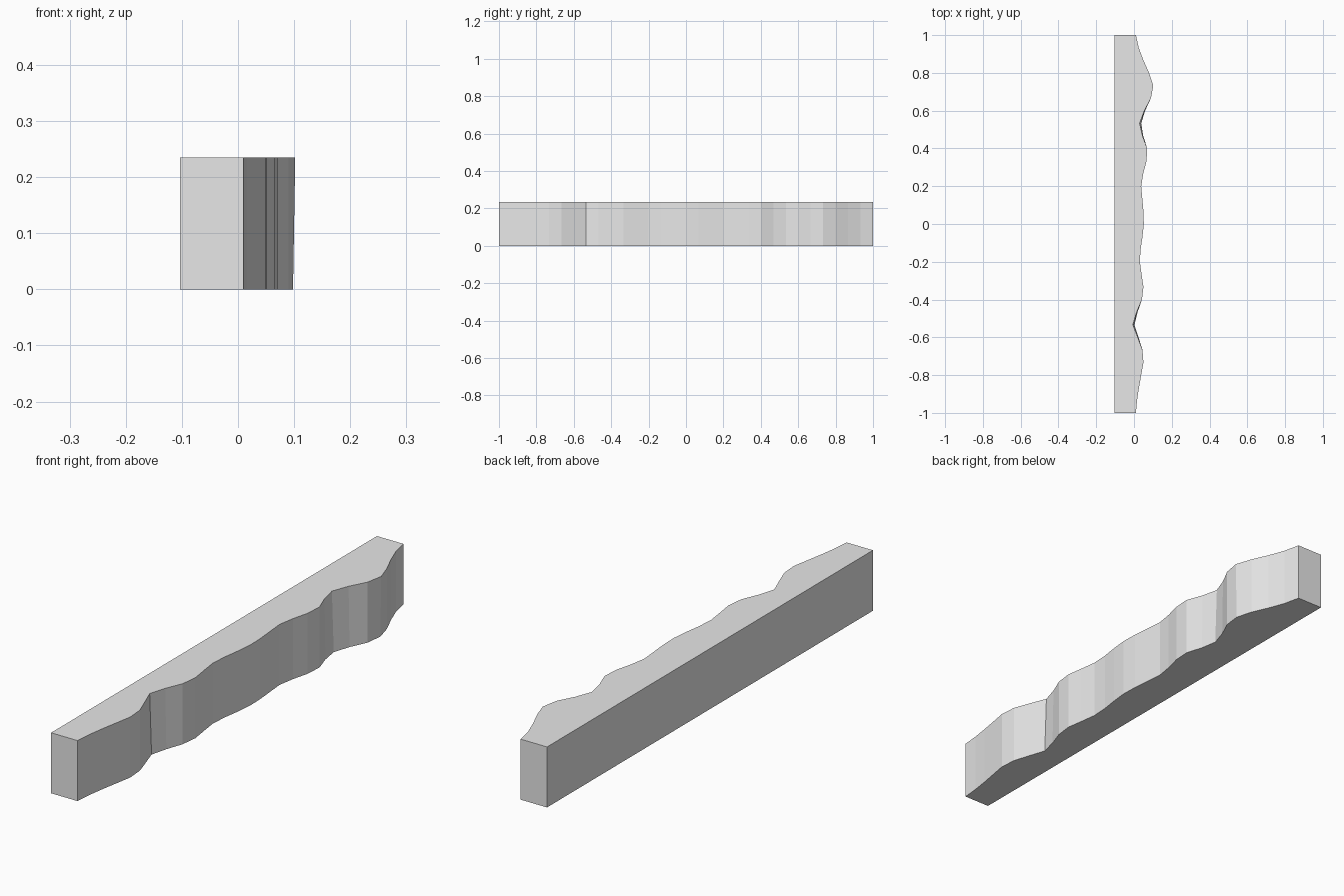
import bpy, bmesh

if "Cube" in bpy.data.objects:
    bpy.data.objects.remove(bpy.data.objects["Cube"])

HEIGHT = 0.235
BACK_X = -0.103

# Wavy edge: x offsets at even steps along y from -1 to 1
WAVE = [0.010, 0.016, 0.026, 0.038, 0.050, 0.045, 0.020, -0.006, 0.014, 0.042, 0.050,
        0.040, 0.031, 0.035, 0.045, 0.052, 0.050, 0.044, 0.038, 0.049, 0.066,
        0.070, 0.045, 0.030, 0.055, 0.090, 0.102, 0.080, 0.050, 0.025, 0.010]
STEPS = len(WAVE) - 1

# Wave swings slightly less at the bottom than at the top
BOTTOM = {7: 0.008, 6: 0.004, 8: 0.005, 23: 0.008, 22: 0.004, 24: 0.004, 26: -0.004}

grey = bpy.data.materials.new("light_grey")
grey.diffuse_color = (0.8, 0.8, 0.8, 1)
grey.use_nodes = True
grey.node_tree.nodes["Principled BSDF"].inputs["Base Color"].default_value = grey.diffuse_color

bm = bmesh.new()


def ring(z, shift):
    """Outline of the beam at one height: wavy side, then the straight back."""
    pts = [(x + shift.get(i, 0), -1 + 2 * i / STEPS) for i, x in enumerate(WAVE)]
    pts += [(BACK_X, 1), (BACK_X, -1)]
    return [bm.verts.new((x, y, z)) for x, y in pts]


# Beam: two outlines joined by flat side strips and capped
low, high = ring(0, BOTTOM), ring(HEIGHT, {})
n = len(low)
for i in range(n):
    j = (i + 1) % n
    bm.faces.new((low[i], low[j], high[j], high[i]))
bm.faces.new(high)
bm.faces.new(low[::-1])
bmesh.ops.recalc_face_normals(bm, faces=bm.faces)

mesh = bpy.data.meshes.new("wavy_beam")
bm.to_mesh(mesh)
bm.free()
mesh.materials.append(grey)
bpy.context.collection.objects.link(bpy.data.objects.new("wavy_beam", mesh))
